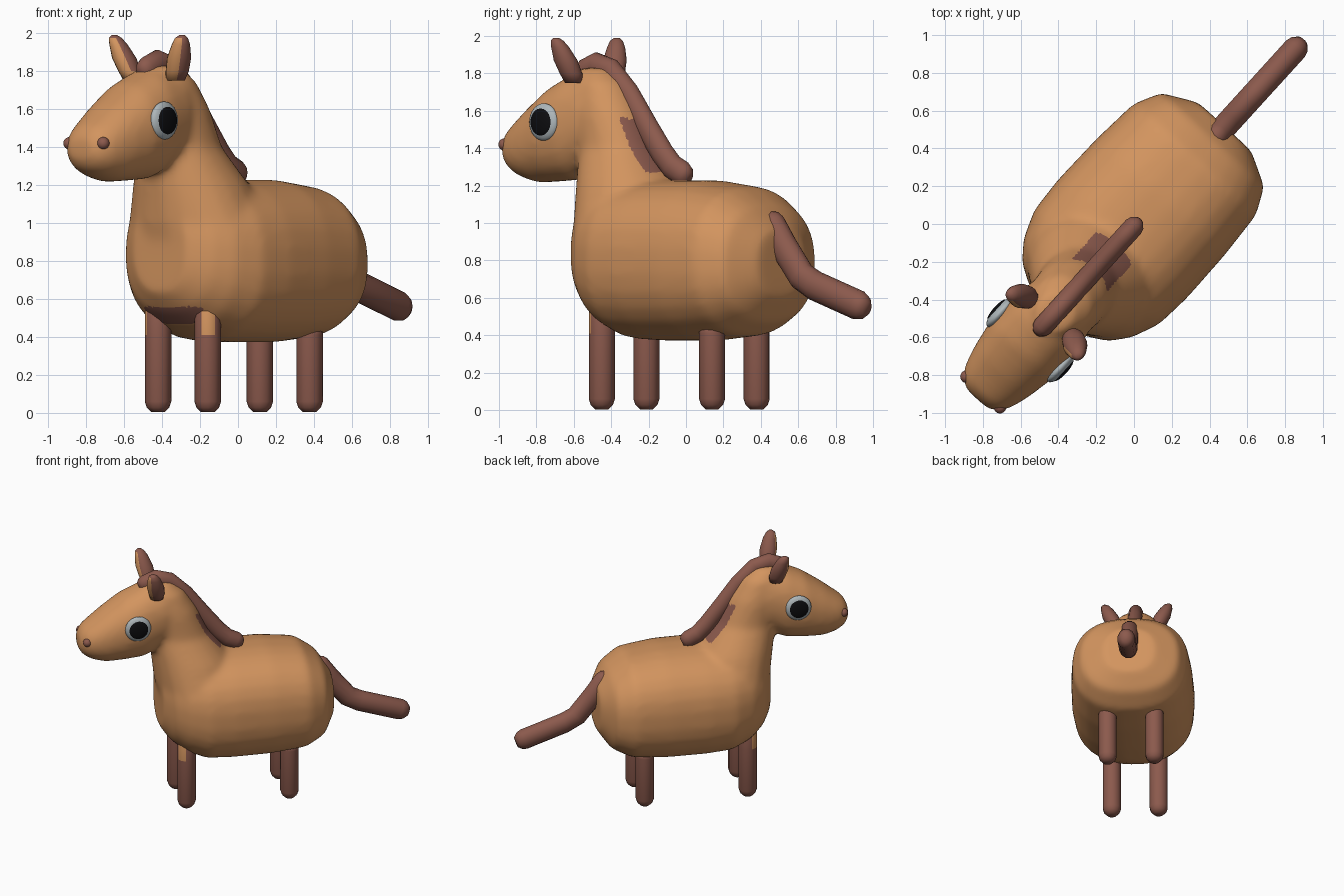
import bpy, bmesh, math
from mathutils import Matrix, Vector

if "Cube" in bpy.data.objects:
    bpy.data.objects.remove(bpy.data.objects["Cube"])

# The animal is modelled along +X (nose) and then turned to its pose
POSE = Matrix.Rotation(math.radians(227.7), 4, 'Z')
SHIFT = 0.008


def material(name, rgb):
    m = bpy.data.materials.new(name)
    m.use_nodes = True
    m.diffuse_color = (*rgb, 1)
    m.node_tree.nodes["Principled BSDF"].inputs["Base Color"].default_value = (*rgb, 1)
    return m


TAN = material("tan coat", (0.65, 0.298, 0.114))
BROWN = material("dark brown", (0.262, 0.102, 0.074))
GREY = material("pale grey", (0.42, 0.47, 0.49))
BLACK = material("black", (0.004, 0.004, 0.005))


def finish(name, bm, mats, rule=None):
    """Colour faces by rule, turn into pose and add to the scene."""
    bmesh.ops.recalc_face_normals(bm, faces=bm.faces)
    bm.normal_update()
    for f in bm.faces:
        f.smooth = True
        if rule and rule(f.calc_center_median(), f.normal):
            f.material_index = 1
    mesh = bpy.data.meshes.new(name)
    bm.to_mesh(mesh)
    bm.free()
    mesh.transform(POSE @ Matrix.Translation((0, SHIFT, 0)))
    for m in mats:
        mesh.materials.append(m)
    ob = bpy.data.objects.new(name, mesh)
    bpy.context.collection.objects.link(ob)
    return ob


def loft(bm, rings, n=12, power=2.0, axis=None, lat=0, lean=0):
    """Skin rings of (x, z, in-plane radius, sideways radius)."""
    loops = []
    z0 = rings[0][1]
    for i, (x, z, h, w) in enumerate(rings):
        a, b = rings[max(i - 1, 0)], rings[min(i + 1, len(rings) - 1)]
        d = Vector(axis) if axis else Vector((b[0] - a[0], b[1] - a[1])).normalized()
        loop = []
        for k in range(n):
            t = 2 * math.pi * (k + 0.5) / n
            c, s = (math.copysign(abs(v) ** (2 / power), v) for v in (math.cos(t), math.sin(t)))
            y = lat + lean * (z - z0) + w * s
            loop.append(bm.verts.new((x - d.y * h * c, y, z + d.x * h * c)))
        loops.append(loop)
    for p, q in zip(loops, loops[1:]):
        for k in range(n):
            bm.faces.new((p[k], p[(k + 1) % n], q[(k + 1) % n], q[k]))
    bm.faces.new(loops[0])
    bm.faces.new(loops[-1])


def capsule_rings(pts, r, flat=1.0):
    """Rings for a path of (x, z) with rounded ends."""
    rings = [(x, z, r, r * flat) for x, z in pts]
    out = []
    for end, nxt in ((pts[0], pts[1]), (pts[-1], pts[-2])):
        d = (Vector(end) - Vector(nxt)).normalized()
        out.append([(end[0] + d.x * r * a, end[1] + d.y * r * a, r * b, r * b * flat)
                    for a, b in ((0.45, 0.85), (0.8, 0.5))])
    return out[0][::-1] + rings + out[1]


def blob(name, mat, centre, size):
    bm = bmesh.new()
    m = Matrix.Translation(centre) @ Matrix.Diagonal((*size, 1))
    bmesh.ops.create_uvsphere(bm, u_segments=24, v_segments=16, radius=1, matrix=m)
    return finish(name, bm, [mat])


# Trunk, neck and head, fused into one skin
bm = bmesh.new()
loft(bm, [(-.705, .785, .18, .19), (-.61, .785, .315, .37), (-.47, .795, .40, .44),
          (-.20, .80, .43, .46), (.10, .80, .43, .465), (.30, .80, .42, .45),
          (.45, .82, .375, .39), (.55, .84, .31, .31), (.62, .86, .23, .19)],
     n=28, power=2.4, axis=(1, 0))
loft(bm, [(.30, .80, .30, .40), (.325, 1.0, .32, .385), (.375, 1.2, .295, .31),
          (.465, 1.4, .225, .215), (.53, 1.6, .20, .20), (.585, 1.75, .16, .165),
          (.63, 1.83, .10, .10)], n=20, power=2.1, axis=(0, 1))
loft(bm, [(.48, 1.58, .14, .15), (.60, 1.57, .25, .205), (.75, 1.52, .29, .226),
          (.90, 1.48, .26, .226), (1.05, 1.425, .21, .198), (1.15, 1.40, .155, .17),
          (1.21, 1.395, .115, .135), (1.245, 1.39, .06, .08)],
     n=20, power=2.2, axis=(1, 0))
bmesh.ops.recalc_face_normals(bm, faces=bm.faces)
raw = bpy.data.meshes.new("skin_base")
bm.to_mesh(raw)
bm.free()
base = bpy.data.objects.new("skin_base", raw)
bpy.context.collection.objects.link(base)
rm = base.modifiers.new("fuse", 'REMESH')
rm.mode, rm.voxel_size = 'VOXEL', 0.02
sm = base.modifiers.new("soften", 'SMOOTH')
sm.factor, sm.iterations = 0.5, 18
bpy.context.view_layer.update()
fused = bpy.data.meshes.new_from_object(base.evaluated_get(bpy.context.evaluated_depsgraph_get()))
bpy.data.objects.remove(base)


def dark_skin(c, n):
    back = .08 + .62 * (c.z - 1.27)
    beside_mane = 1.27 < c.z < 1.56 and abs(c.y) < .125 and c.x < back + .125
    chest = .47 < c.z < .56 and c.x > .3 and abs(c.y) < .2
    return beside_mane or chest


bm = bmesh.new()
bm.from_mesh(fused)
bpy.data.meshes.remove(fused)
finish("body", bm, [TAN, BROWN], dark_skin)

# Mane and tail
bm = bmesh.new()
loft(bm, capsule_rings([(.72, 1.81), (.64, 1.845), (.54, 1.815), (.41, 1.69), (.28, 1.52),
                        (.16, 1.37), (.09, 1.30), (.02, 1.265)], .068, .82))
finish("mane", bm, [BROWN])
bm = bmesh.new()
loft(bm, capsule_rings([(-.63, .99), (-.71, .88), (-.845, .715), (-.94, .665),
                        (-1.255, .56)], .08, .85))
finish("tail", bm, [BROWN])

for side, label in ((1, "left"), (-1, "right")):
    # Legs
    for x, top, part in ((.44, .535, "front"), (-.357, .41, "hind")):
        bm = bmesh.new()
        loft(bm, capsule_rings([(x, .06), (x, .41), (x, top + .01)], .07), lat=.177 * side)
        outward = Vector((1, side, 0)).normalized()
        rule = (lambda c, n: .4 < c.z < .54 and n.dot(outward) > .8) if part == "front" else None
        finish(f"{part}_leg_{label}", bm, [BROWN, TAN], rule)

    # Ears, tan on the forward side
    bm = bmesh.new()
    loft(bm, [(.665, 1.75, .05, .05), (.67, 1.80, .062, .06), (.685, 1.87, .066, .062),
              (.70, 1.94, .05, .047), (.71, 1.975, .035, .033), (.712, 1.99, .015, .015)],
         n=18, axis=(0, 1), lat=.15 * side, lean=.38 * side)
    finish(f"ear_{label}", bm, [BROWN, TAN], lambda c, n: n.x > .48 and c.z < 1.97)

    # Eyes and nostrils
    blob(f"eye_{label}", GREY, (.824, .216 * side, 1.54), (.1, .038, .1))
    blob(f"pupil_{label}", BLACK, (.824, .238 * side, 1.54), (.074, .02, .074))
    blob(f"nostril_{label}", BROWN, (1.195, .12 * side, 1.42), (.033, .033, .033))
